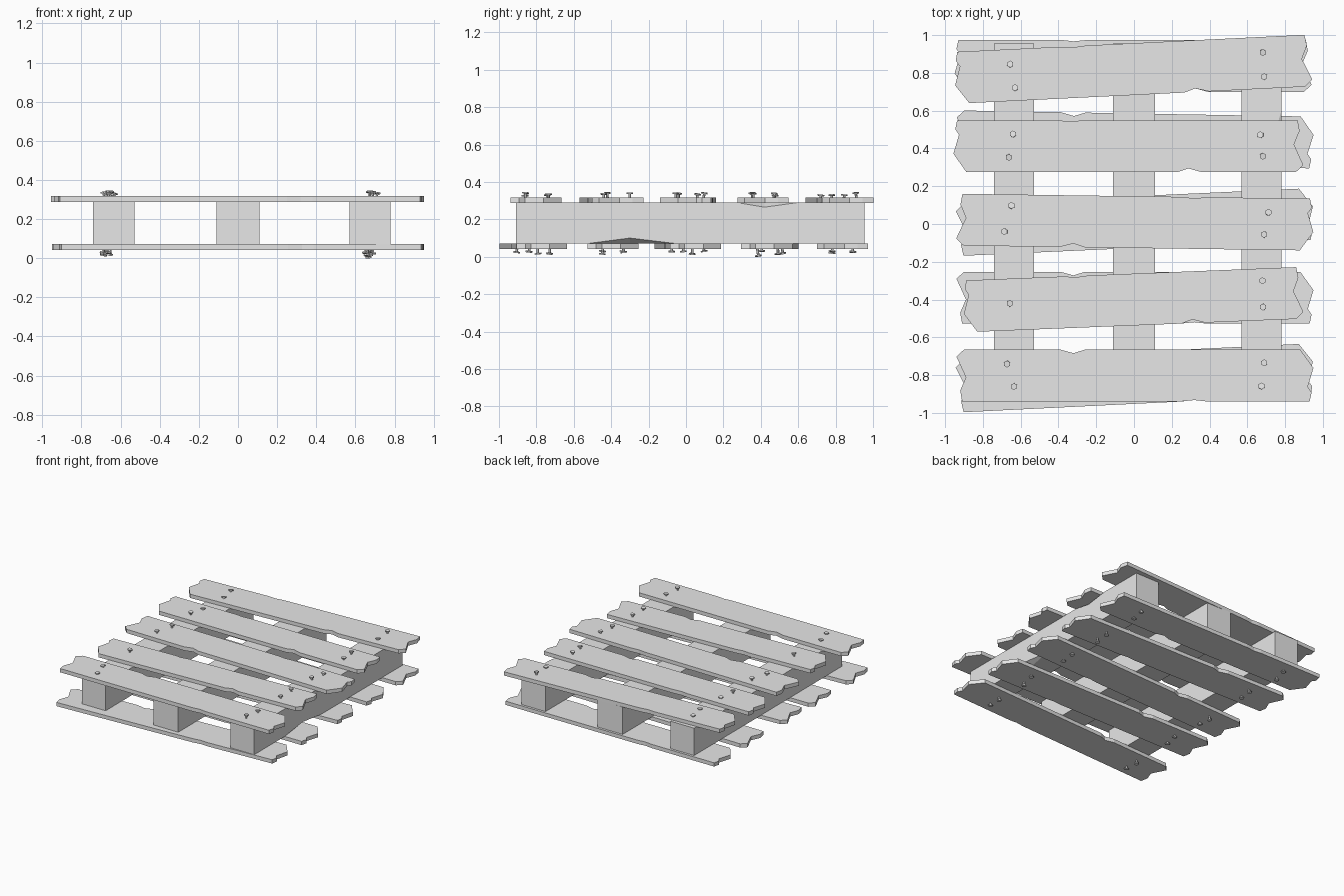
import bpy, bmesh, math, random
from mathutils import Matrix, Vector

random.seed(4)
if "Cube" in bpy.data.objects:
    bpy.data.objects.remove(bpy.data.objects["Cube"], do_unlink=True)

grey = bpy.data.materials.new("plain_grey")
grey.use_nodes = True
grey.diffuse_color = (0.8, 0.8, 0.8, 1)
grey.node_tree.nodes["Principled BSDF"].inputs["Base Color"].default_value = (0.8, 0.8, 0.8, 1)


def finish(bm, name):
    bmesh.ops.recalc_face_normals(bm, faces=bm.faces)
    mesh = bpy.data.meshes.new(name)
    bm.to_mesh(mesh)
    bm.free()
    mesh.materials.append(grey)
    obj = bpy.data.objects.new(name, mesh)
    bpy.context.collection.objects.link(obj)
    return obj


# Plank outline: splintered ends and a small nick on each long edge
W = 0.137
OUTLINE = [(0.88, W), (0.95, 0.04), (0.92, -0.06), (0.94, -0.09), (0.93, -W),
           (0.38, -W), (0.32, -0.13), (0.25, -W),
           (-0.91, -W), (-0.92, -0.08), (-0.89, -0.01), (-0.94, 0.1), (-0.90, W),
           (-0.39, W), (-0.32, 0.118), (-0.26, W)]


def plank(name, x, y, z, tilt, sx, sy, length=1.0):
    bm = bmesh.new()
    face = bm.faces.new([bm.verts.new((px * sx * length, py * sy, 0)) for px, py in OUTLINE])
    up = bmesh.ops.extrude_face_region(bm, geom=[face])["geom"]
    bmesh.ops.translate(bm, vec=(0, 0, 0.03),
                        verts=[v for v in up if isinstance(v, bmesh.types.BMVert)])
    bm.transform(Matrix.Translation((x, y, z)) @ Matrix.Rotation(math.radians(tilt), 4, 'Z'))
    finish(bm, name)


# Beams run front to back; the right-hand one has chipped edges
LOW, HIGH, FRONT, BACK = 0.07, 0.29, -0.91, 0.955


def beam(name, x0, x1, chips=()):
    bm = bmesh.new()
    bmesh.ops.create_cube(bm, size=1)
    bm.transform(Matrix.Translation(((x0 + x1) / 2, (FRONT + BACK) / 2, (LOW + HIGH) / 2))
                 @ Matrix.Diagonal((x1 - x0, BACK - FRONT, HIGH - LOW, 1)))
    obj = finish(bm, name)
    for y0, ym, y1, z, depth in chips:
        cut = bmesh.new()
        out = 0.05 if z > 0.2 else -0.05
        pts = [(x1, y0, z), (x1, y1, z), (x1, ym, z - depth), (x1 - 0.05, ym, z),
               (x1 + 0.05, ym, z + out)]
        for p in pts:
            cut.verts.new(p)
        bmesh.ops.convex_hull(cut, input=cut.verts)
        cutter = finish(cut, name + "_cutter")
        cutter.hide_render = True
        cutter.hide_viewport = True
        mod = obj.modifiers.new("chip", 'BOOLEAN')
        mod.operation = 'DIFFERENCE'
        mod.object = cutter
        mod.solver = 'EXACT'


beam("left_beam", -0.74, -0.53)
beam("middle_beam", -0.11, 0.11)
beam("right_beam", 0.57, 0.78, [(0.27, 0.42, 0.6, HIGH, 0.025), (-0.53, -0.3, -0.05, LOW, -0.03)])

# Planks: x, y, tilt in degrees, mirror x, mirror y, length factor
TOP = [(0, 0.82, 2.8, -1, -1, 1), (-0.025, 0.412, 0, -1, -1, 0.98), (0, 0.01, -0.8, 1, -1, 1),
       (0, -0.4, 2.3, -1, -1, 0.95), (0, -0.802, 0, 1, 1, 1)]
BOTTOM = [(0, 0.837, 0, -1, -1, 1), (0, 0.448, -1, 1, 1, 1), (0, 0.01, 2.6, 1, 1, 1),
          (0, -0.39, 0, 1, 1, 1), (0, -0.815, 2.8, 1, 1, 1)]
for layer, rows, z in (("top", TOP, 0.288), ("bottom", BOTTOM, 0.042)):
    for i, (x, y, tilt, sx, sy, length) in enumerate(rows):
        plank(f"{layer}_plank_{i + 1}", x, y, z, tilt, sx, sy, length)


# Nails: six-sided shank and flat head, leaning a little
def nail(name, x, y, base, side, rise):
    bm = bmesh.new()
    for radius, low, high in ((0.007, -0.02, rise), (0.018, rise - 0.008, rise)):
        ring = bmesh.ops.create_cone(bm, cap_ends=True, segments=6, radius1=radius,
                                     radius2=radius, depth=high - low)["verts"]
        bmesh.ops.translate(bm, vec=(0, 0, (low + high) / 2), verts=ring)
    lean = Matrix.Rotation(random.uniform(-0.15, 0.15), 4, 'X') @ \
        Matrix.Rotation(random.uniform(-0.15, 0.15), 4, 'Y')
    flip = Matrix.Rotation(0 if side > 0 else math.pi, 4, 'X')
    bm.transform(Matrix.Translation((x, y, base)) @ flip @ lean)
    finish(bm, name)


TOP_NAILS = [(-0.655, 0.845), (-0.63, 0.72), (0.68, 0.91), (0.69, 0.78),
             (-0.64, 0.475), (-0.665, 0.355), (0.67, 0.47), (0.68, 0.36),
             (-0.65, 0.095), (-0.685, -0.04), (0.71, 0.06), (0.69, -0.055),
             (-0.66, -0.42), (0.68, -0.3), (0.685, -0.44),
             (-0.67, -0.74), (-0.635, -0.86), (0.69, -0.735), (0.675, -0.86)]
for i, (x, y) in enumerate(TOP_NAILS):
    nail(f"top_nail_{i + 1}", x, y, 0.318, 1, random.uniform(0.012, 0.028))

for i, (x, y, tilt, *_) in enumerate(BOTTOM):
    for sx in (-1, 1):
        for sy in (-0.055, 0.055):
            nx = sx * 0.675 + random.uniform(-0.025, 0.025)
            ny = y + sy + nx * math.tan(math.radians(tilt))
            # The first nail of the set reaches the ground
            rise = 0.041 if (i, sx, sy) == (1, 1, -0.055) else random.uniform(0.015, 0.032)
            nail(f"bottom_nail_{i + 1}_{sx}_{sy > 0}", nx, ny, 0.042, -1, rise)
